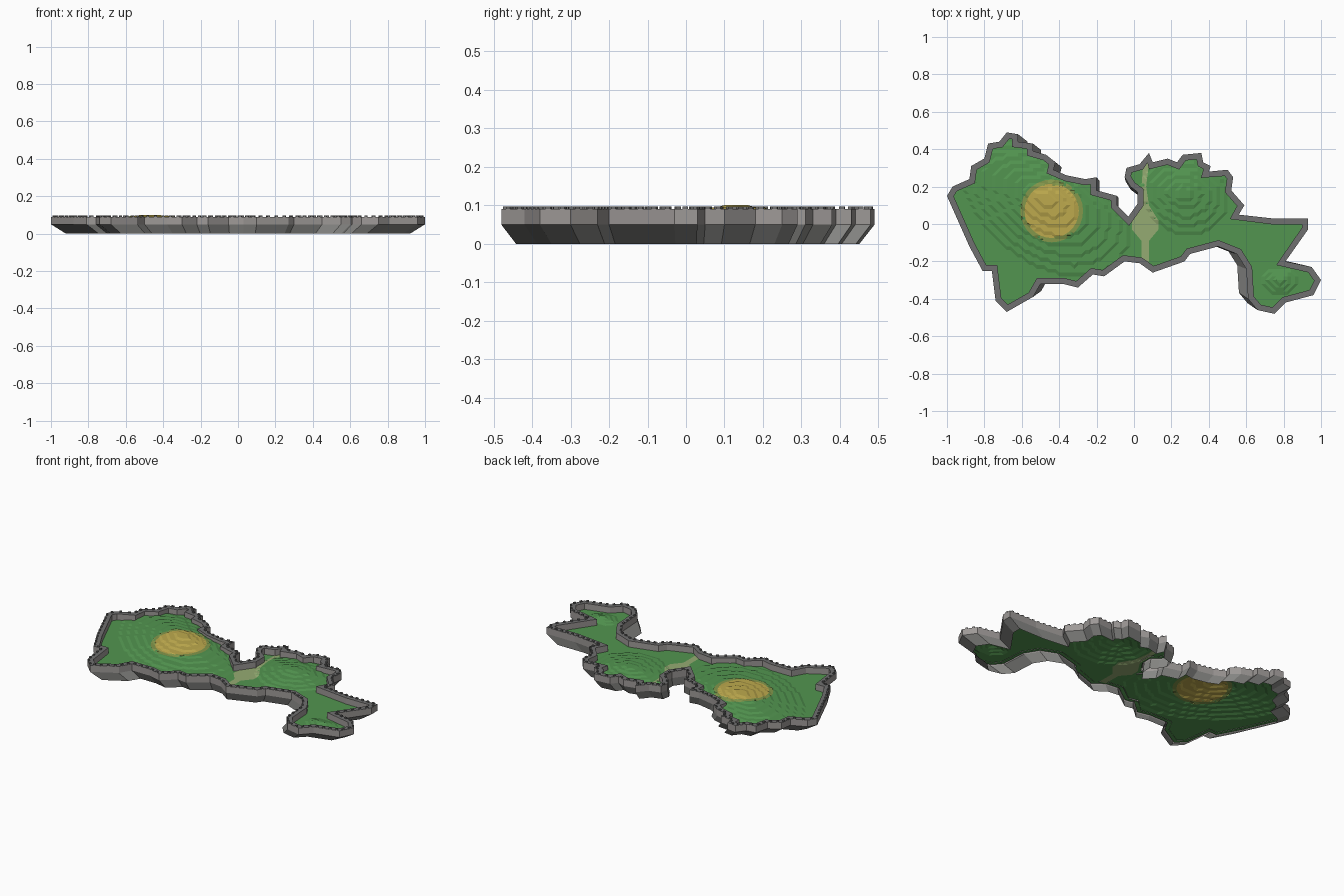
import bpy, bmesh, math
from mathutils import Vector

if "Cube" in bpy.data.objects:
    bpy.data.objects.remove(bpy.data.objects["Cube"])

def mat(name, rgb):
    m = bpy.data.materials.new(name)
    m.diffuse_color = (*rgb, 1)
    m.use_nodes = True
    m.node_tree.nodes["Principled BSDF"].inputs["Base Color"].default_value = m.diffuse_color
    return m

GRASS = mat("grass green", (.085, .30, .08))
GOLD = mat("gold", (.51, .40, .075))
OLIVE = mat("olive rim", (.23, .31, .07))
PATH = mat("pale green path", (.30, .41, .17))
STONE = mat("stone grey", (.34, .32, .31))
WALK = mat("dark walkway grey", (.16, .16, .16))
ROCK = mat("rock grey", (.24, .24, .23))

# island outline, in hundredths of a unit, clockwise from the west tip
RAW = [-100,15, -97,20, -88,24, -87,31, -80,35, -78,43, -72,44, -68,49, -62,48,
       -62,44, -54,43, -54,39, -47,37, -42,33, -43,29, -36,26, -26,24, -20,25,
       -20,18, -9,15, -9,10, -3,4, 2,11, 2,17, -2,20, -5,25, -4,30, 3,32, 8,38,
       10,33, 18,35, 23,33, 26,37, 36,38, 37,33, 41,31, 40,28, 50,29, 53,25,
       52,18, 59,10, 56,5, 74,3, 93,3, 93,-3, 81,-20, 95,-23, 100,-30, 96,-38,
       81,-42, 75,-48, 66,-46, 61,-40, 60,-24, 55,-16, 45,-12, 30,-16, 27,-20,
       10,-26, 3,-21, -5,-20, -16,-28, -22,-27, -30,-34, -38,-32, -50,-32,
       -54,-39, -68,-47, -74,-41, -76,-25, -81,-25, -88,-12]
OUT = [Vector((RAW[i] / 100, RAW[i + 1] / 100)) for i in range(0, len(RAW), 2)]
Z_MID, Z_TOP = .05, .09

def inset(pts, d):
    """Mitred inward offset of a clockwise loop."""
    res = []
    for i, p in enumerate(pts):
        a = (p - pts[i - 1]).normalized()
        b = (pts[(i + 1) % len(pts)] - p).normalized()
        n = Vector((a.y, -a.x)) + Vector((b.y, -b.x))
        n.normalize()
        c = max(.6, n.dot(Vector((a.y, -a.x))))
        res.append(p + n * d / c)
    return res

def finish(bm, name, mats):
    me = bpy.data.meshes.new(name)
    bm.to_mesh(me)
    bm.free()
    for m in mats:
        me.materials.append(m)
    ob = bpy.data.objects.new(name, me)
    bpy.context.collection.objects.link(ob)
    return ob

# terraced hills: centre, radius x, radius south, radius north, tilt, steps
HILLS = [(-.47, .14, .45, .38, .25, .35, 8),
         (.27, .17, .23, .22, .16, .1, 5),
         (.78, -.30, .09, .07, .06, 0, 3)]

def height(x, y):
    best = 0
    for cx, cy, rx, rs, rn, tilt, n in HILLS:
        dx = x - cx
        dy = y - cy + tilt * dx
        r = math.hypot(dx / rx, dy / (rs if dy < 0 else rn))
        best = max(best, math.ceil(n * (1 - r)) if r < 1 else 0)
    return Z_MID + .002 + best * .0058

def drape(name, pts, m, lift, cell=.02):
    """Cut a flat outline into grid cells and lay it on the terrain."""
    bm = bmesh.new()
    f = bm.faces.new([bm.verts.new((p.x, p.y, 0)) for p in pts])
    f.normal_update()
    if f.normal.z < 0:
        f.normal_flip()
    for axis in (0, 1):
        lo = min(p[axis] for p in pts)
        hi = max(p[axis] for p in pts)
        no = Vector((1 - axis, axis, 0))
        for k in range(math.ceil(lo / cell), math.floor(hi / cell) + 1):
            bmesh.ops.bisect_plane(bm, geom=bm.verts[:] + bm.edges[:] + bm.faces[:],
                                   plane_co=no * (k * cell + .0003), plane_no=no, dist=1e-6)
    for v in bm.verts:
        v.co.z = height(v.co.x, v.co.y) + lift
    bmesh.ops.triangulate(bm, faces=bm.faces[:])
    return finish(bm, name, [m])

# ground sheet
drape("ground", inset(OUT, .008), GRASS, 0)

# painted patches, seen from above and from below
def circle(cx, cy, r, n=28):
    return [Vector((cx + r * math.cos(t * math.tau / n), cy + r * math.sin(t * math.tau / n)))
            for t in range(n)]

path = [Vector(p) for p in [(.04, -.20), (.08, -.20), (.08, -.09), (.13, -.03), (.13, .02),
                            (.08, .10), (.065, .20), (.08, .33), (.05, .33), (.04, .20),
                            (.04, .10), (-.01, .02), (-.01, -.03), (.04, -.09)]]
for side, s in (("upper", 1), ("lower", -1)):
    drape("gold_rim_" + side, circle(-.44, .07, .168), OLIVE, s * .0012)
    drape("gold_disc_" + side, circle(-.44, .07, .145), GOLD, s * .0024)
    drape("path_" + side, path, PATH, s * .0015)

def bridge(bm, a, b, mi):
    n = len(a)
    for i in range(n):
        j = (i + 1) % n
        bm.faces.new((a[i], a[j], b[j], b[i])).material_index = mi

def ring(bm, pts, z):
    return [bm.verts.new((p.x, p.y, z)) for p in pts]

# perimeter wall with a dark walkway on top
inner = inset(OUT, .032)
bm = bmesh.new()
loops = [ring(bm, OUT, Z_MID), ring(bm, OUT, Z_TOP), ring(bm, inner, Z_TOP), ring(bm, inner, Z_MID)]
for k, mi in enumerate((0, 1, 0)):
    bridge(bm, loops[k], loops[k + 1], mi)
bmesh.ops.recalc_face_normals(bm, faces=bm.faces[:])
finish(bm, "wall", [STONE, WALK])

# rock skirt tapering to the open base
bm = bmesh.new()
bridge(bm, ring(bm, [p * .92 for p in OUT], 0), ring(bm, OUT, Z_MID), 0)
bmesh.ops.recalc_face_normals(bm, faces=bm.faces[:])
finish(bm, "rock_skirt", [ROCK])

# battlement blocks along the outer edge
bm = bmesh.new()
rim = inset(OUT, .006)
for i, p in enumerate(rim):
    q = rim[(i + 1) % len(rim)]
    d = q - p
    n = max(1, round(d.length / .04))
    ang = math.atan2(d.y, d.x)
    for k in range(n):
        c = p + d * (k + .5) / n
        vs = bmesh.ops.create_cube(bm, size=1)["verts"]
        for v in vs:
            x, y = v.co.x * .014, v.co.y * .010
            v.co = (c.x + x * math.cos(ang) - y * math.sin(ang),
                    c.y + x * math.sin(ang) + y * math.cos(ang),
                    Z_TOP + .003 + v.co.z * .008)
finish(bm, "battlements", [WALK])
